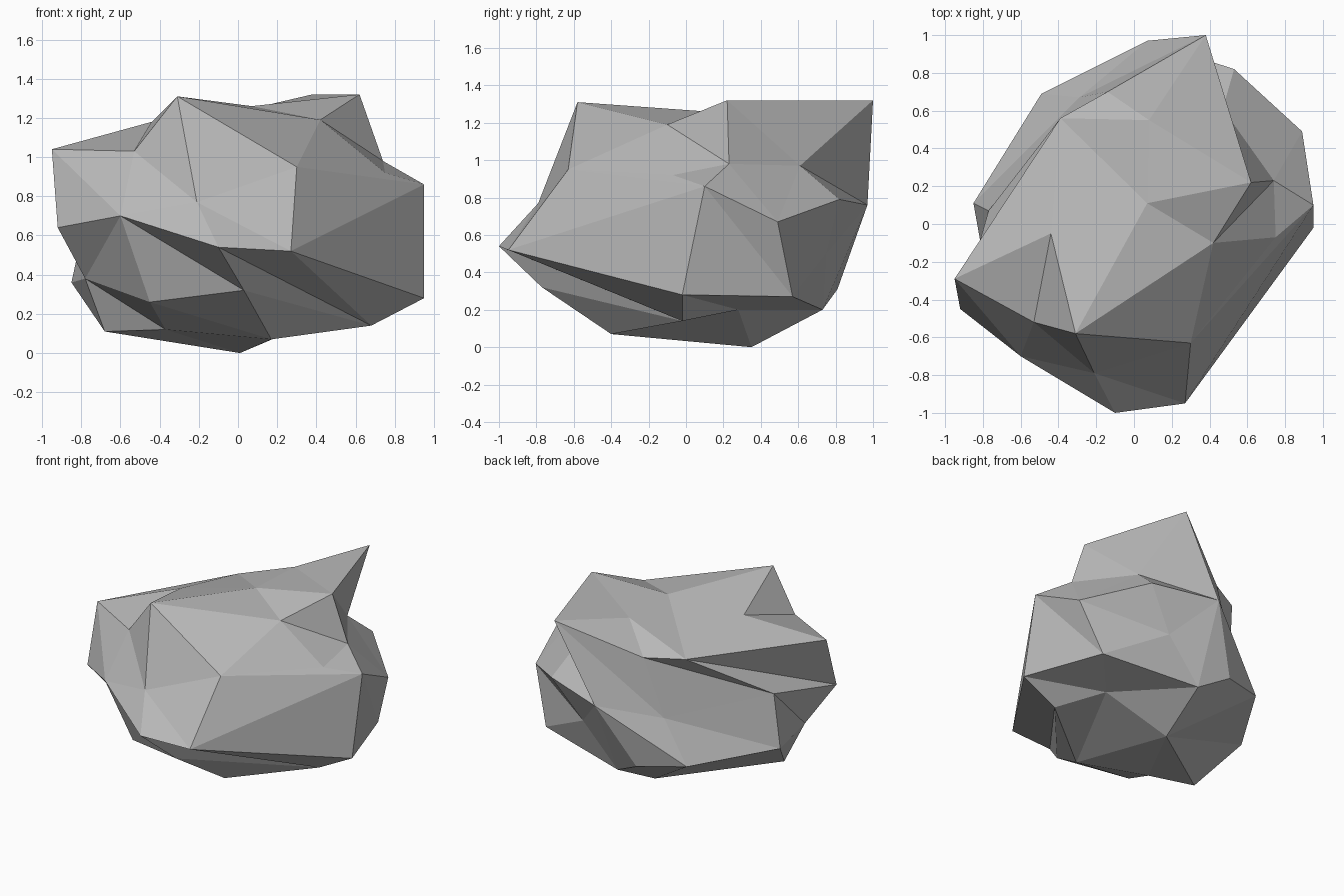
import bpy
import bmesh
import random
from mathutils import Vector

random.seed(4)

default_cube = bpy.data.objects.get("Cube")
if default_cube:
    bpy.data.objects.remove(default_cube, do_unlink=True)

# Corners of the boulder, one letter each
CORNERS = {
    # front and top
    "A": (-.95, -.29, 1.04), "B": (-.53, -.52, 1.03), "C": (-.31, -.58, 1.31),
    "D": (-.21, -.79, .77), "E": (-.1, -1, .54), "F": (.27, -.95, .52),
    "G": (.3, -.63, .95), "H": (.42, -.1, 1.19), "I": (.62, .22, 1.32),
    "J": (.38, 1, 1.32), "a": (.07, .11, 1.26), "b": (-.44, -.05, 1.18),
    "c": (-.39, .56, 1.07), "d": (-.14, .7, 1.07), "r": (.08, .55, 1.25),
    # left side
    "K": (.75, -.07, .92), "L": (.95, .1, .86), "M": (.95, -.02, .28),
    "e": (.74, .23, .98), "f": (.89, .49, .67), "g": (.47, .61, .97),
    "k": (.75, .57, .27),
    # back
    "h": (.07, .97, .76), "i": (.53, .82, .79), "j": (.32, .75, .5),
    "l": (.05, .73, .2), "m": (-.16, .81, .31), "o": (-.49, .69, .35),
    "q": (-.29, .67, .65),
    # right side and underside
    "p": (-.77, .07, .73), "R": (-.85, .11, .36), "S": (-.92, -.45, .64),
    "T": (-.6, -.7, .7), "X": (-.78, -.28, .38), "U": (-.45, -.59, .26),
    "V": (.03, -.77, .32), "W": (-.37, -.29, .12), "Q": (-.68, -.18, .11),
    "N": (.68, -.02, .14), "O": (.17, -.4, .07), "P": (.01, .35, 0),
    "n": (.48, .28, .2),
}

# Crease lines running from corner to corner
CREASES = [
    "AbCabcarIaHCb", "AcrdcpdJrJI", "bB",            # top
    "ABCDBTATDETSA", "GCGDFGHKGLFE",                 # front
    "IHeIgeKLefgJhgifLMFNMkLkfjk",                   # left side
    "ijhihmohqJqdqoRqpRomlhjlk",                     # back
    "ENVEVTUVOUXTSXpScpRXWRQWPQ",                    # right side
    "RPolPnlknMNnONOPW", "WOUW",                     # underside
]
MIDDLE = Vector((0, 0, .65))


def side(a, b, c):
    return a.co.cross(b.co).dot(c.co)


def crosses(a, b, c, d):
    """True when the arcs a-b and c-d cross on the unit ball."""
    if len({a, b, c, d}) < 4:
        return False
    return (side(a, b, c) * side(a, b, d) < 0
            and side(c, d, a) * side(c, d, b) < 0
            and (a.co + b.co).dot(c.co + d.co) > 0)


def make_crease(bm, a, b):
    """Turn the edges lying across a-b until a-b is an edge itself."""
    for attempt in range(50):
        if bm.edges.get((a, b)):
            return
        blocking = [e for e in bm.edges if crosses(a, b, *e.verts)]
        random.shuffle(blocking)
        for edge in blocking:
            tips = [v for f in edge.link_faces for v in f.verts
                    if v not in edge.verts]
            if len(tips) == 2 and crosses(*tips, *edge.verts):
                bmesh.utils.edge_rotate(edge, False)
                break
        else:
            return


# Wrap a faceted ball around the corner directions
bm = bmesh.new()
verts = {name: bm.verts.new((Vector(co) - MIDDLE).normalized())
         for name, co in CORNERS.items()}
bmesh.ops.convex_hull(bm, input=list(verts.values()))
bmesh.ops.recalc_face_normals(bm, faces=bm.faces[:])

# Align its edges with the creases, then push the corners into place
for line in CREASES:
    for start, end in zip(line, line[1:]):
        make_crease(bm, verts[start], verts[end])
for name, co in CORNERS.items():
    verts[name].co = co
bmesh.ops.recalc_face_normals(bm, faces=bm.faces[:])

mesh = bpy.data.meshes.new("boulder")
bm.to_mesh(mesh)
bm.free()
boulder = bpy.data.objects.new("boulder", mesh)
bpy.context.collection.objects.link(boulder)

# Plain grey stone
stone = bpy.data.materials.new("grey_stone")
stone.use_nodes = True
stone_colour = (.48, .48, .48, 1)
stone.diffuse_color = stone_colour
stone.node_tree.nodes["Principled BSDF"].inputs["Base Color"].default_value = stone_colour
mesh.materials.append(stone)
